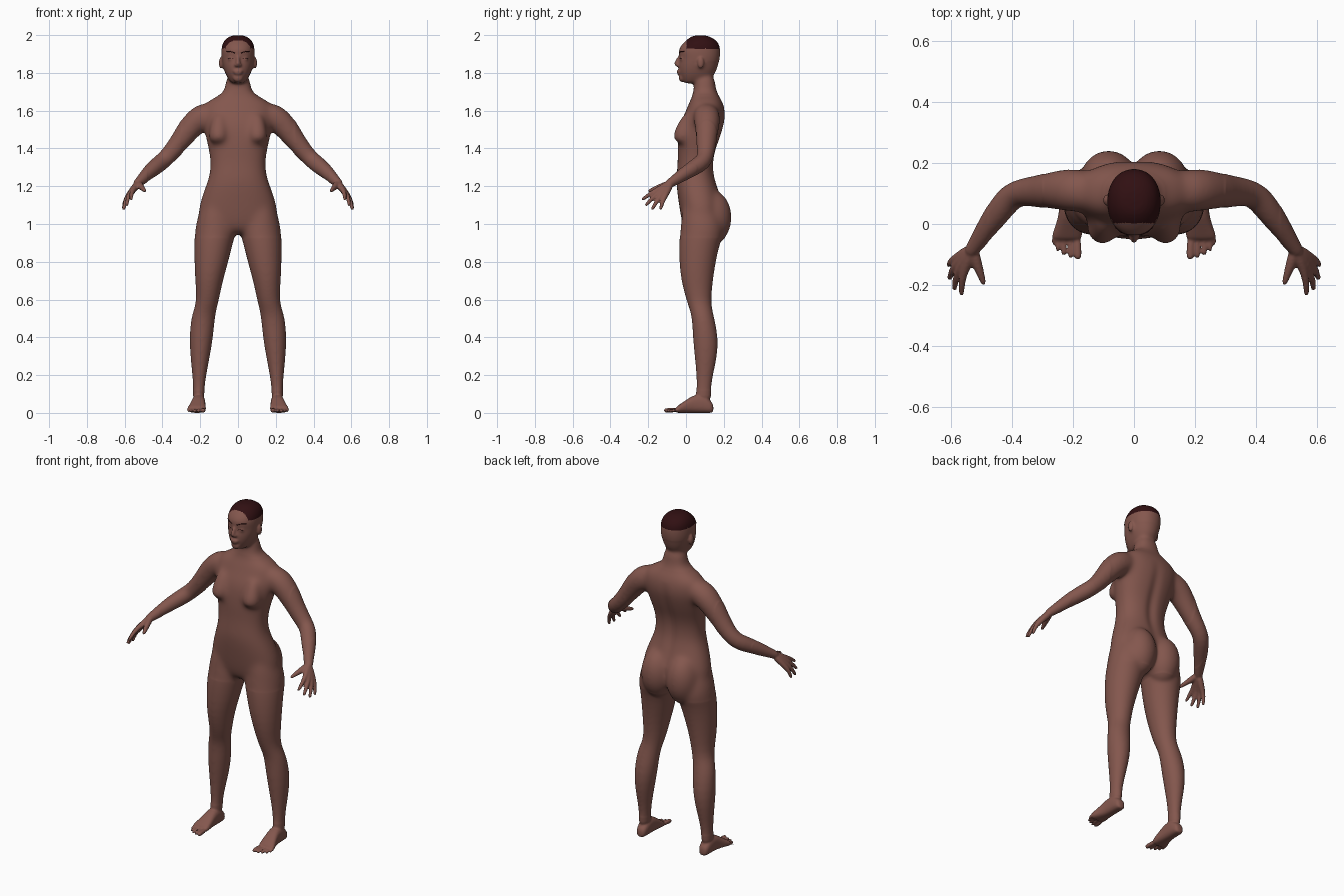
import bpy, bmesh, math
from mathutils import Vector, Matrix

cube = bpy.data.objects.get("Cube")
if cube:
    bpy.data.objects.remove(cube, do_unlink=True)

SIDES = 24
UP = Vector((0, 0, 1))


def material(name, color):
    mat = bpy.data.materials.new(name)
    mat.use_nodes = True
    mat.diffuse_color = (*color, 1)
    bsdf = mat.node_tree.nodes["Principled BSDF"]
    bsdf.inputs["Base Color"].default_value = (*color, 1)
    bsdf.inputs["Roughness"].default_value = 0.6
    return mat


skin = material("brown skin", (0.23, 0.095, 0.075))
hair = material("dark hair", (0.03, 0.005, 0.006))
bm = bmesh.new()


def ring(center, u, v, power=2.0):
    """Superellipse cross-section."""
    points = []
    for i in range(SIDES):
        a = math.tau * i / SIDES
        c, s = math.cos(a), math.sin(a)
        points.append(center + u * math.copysign(abs(c) ** (2 / power), c)
                      + v * math.copysign(abs(s) ** (2 / power), s))
    return points


def loft(rings):
    """Skin a list of rings and cap both ends."""
    loops = [[bm.verts.new(p) for p in r] for r in rings]
    for a, b in zip(loops, loops[1:]):
        for i in range(SIDES):
            j = (i + 1) % SIDES
            bm.faces.new((a[i], a[j], b[j], b[i]))
    bm.faces.new(loops[0])
    bm.faces.new(loops[-1])


def slab_ring(z, x0, x1, y0, y1, power=2.0):
    """Horizontal ring given by its extents."""
    center = Vector(((x0 + x1) / 2, (y0 + y1) / 2, z))
    return ring(center, Vector(((x1 - x0) / 2, 0, 0)), Vector((0, (y1 - y0) / 2, 0)), power)


def tube(points, radii):
    """Round tube along a path with a softly rounded tip."""
    pts = [Vector(p) for p in points]
    rad = list(radii)
    tip = (pts[-1] - pts[-2]).normalized()
    pts.append(pts[-1] + tip * rad[-1] * 0.6)
    rad.append(rad[-1] * 0.6)
    rings = []
    for i, p in enumerate(pts):
        t = (pts[min(i + 1, len(pts) - 1)] - pts[max(i - 1, 0)]).normalized()
        u = t.cross(UP).normalized()
        rings.append(ring(p, u * rad[i], t.cross(u) * rad[i]))
    loft(rings)


def ball(center, radii):
    bmesh.ops.create_uvsphere(bm, u_segments=24, v_segments=16, radius=1,
                              matrix=Matrix.Translation(center) @ Matrix.Diagonal((*radii, 1)))


# Torso and neck: height, half width, front, back
torso = [(0.945, .08, .02, .12), (0.97, .17, -.01, .15), (1.02, .215, -.025, .19),
         (1.1, .21, -.038, .197), (1.2, .173, -.052, .168), (1.25, .154, -.052, .152),
         (1.3, .147, -.047, .147), (1.35, .149, -.044, .15), (1.4, .158, -.045, .162),
         (1.45, .17, -.042, .182), (1.5, .18, -.037, .197), (1.55, .19, -.026, .21),
         (1.6, .19, 0, .209), (1.64, .178, .014, .198), (1.665, .135, .028, .183),
         (1.69, .084, .036, .167), (1.72, .068, .04, .157), (1.8, .062, .05, .152)]
loft([slab_ring(z, -w, w, f, b, 2.3) for z, w, f, b in torso])

# Head: height, half width, front, back
head = [(1.743, .03, -.008, .05), (1.76, .048, -.022, .12), (1.79, .066, -.036, .153),
        (1.82, .077, -.04, .166), (1.85, .084, -.04, .174), (1.88, .088, -.033, .18),
        (1.91, .089, -.042, .182), (1.94, .087, -.032, .18), (1.965, .078, -.008, .168),
        (1.985, .06, .014, .143), (2.0, .03, .045, .105)]
loft([slab_ring(z, -w, w, f, b, 2.15) for z, w, f, b in head])

# Nose, lips and chin
tube([(0, -.03, 1.895), (0, -.042, 1.87), (0, -.052, 1.848)], (.008, .01, .013))
ball((0, -.042, 1.842), (.021, .015, .011))
ball((0, -.038, 1.809), (.026, .012, .008))
ball((0, -.035, 1.798), (.023, .013, .009))
ball((0, -.022, 1.774), (.028, .017, .023))

# Leg: height, inner, outer, front, back
leg = [(1.14, .06, .165, 0, .13), (1.08, .035, .203, -.022, .172), (1.0, .01, .225, -.028, .2),
       (.94, .012, .231, -.034, .202), (.9, .027, .232, -.037, .18), (.8, .05, .232, -.037, .158),
       (.7, .08, .227, -.027, .143), (.6, .1, .22, 0, .133), (.55, .113, .233, .018, .139),
       (.5, .122, .25, .032, .151), (.4, .131, .258, .035, .172), (.3, .148, .253, .045, .167),
       (.2, .168, .242, .055, .143), (.12, .179, .237, .056, .132), (.05, .178, .24, .045, .135)]

# Foot: position along y, centre x, half width, height
foot = [(.146, .208, .02, .045), (.13, .208, .031, .065), (.09, .208, .035, .1),
        (.04, .209, .036, .096), (0, .213, .042, .068), (-.035, .219, .05, .044),
        (-.056, .221, .051, .03)]
toes = [(.184, -.109, .0125), (.208, -.108, .008), (.23, -.099, .008),
        (.25, -.085, .0075), (.266, -.068, .0075)]

# Arm path with radii
arm = [(.12, .1, 1.585), (.19, .112, 1.57), (.245, .112, 1.525), (.31, .107, 1.43),
       (.37, .105, 1.36), (.405, .09, 1.328), (.44, .045, 1.3), (.48, -.01, 1.265),
       (.52, -.07, 1.225), (.535, -.09, 1.212)]
arm_radii = (.065, .075, .068, .053, .046, .046, .044, .036, .026, .023)

# Fingers: knuckle and tip
fingers = [((.557, -.155, 1.178), (.565, -.23, 1.13)), ((.573, -.147, 1.163), (.588, -.212, 1.1)),
           ((.583, -.133, 1.15), (.604, -.178, 1.08)), ((.588, -.115, 1.14), (.607, -.135, 1.08))]

for s in (-1, 1):
    loft([slab_ring(z, s * a, s * b, f, k) for z, a, b, f, k in leg])
    # Feet and toes
    loft([ring(Vector((s * x, y, h / 2)), Vector((w, 0, 0)), Vector((0, 0, h / 2)), 2.6)
          for y, x, w, h in foot])
    for x, y, r in toes:
        tube([(s * (x * .9 + .021), -.035, .016), (s * x, y * .5 - .035, .014),
              (s * x, y, r)], (r, r, r))
    # Seat and chest volumes
    ball((s * .083, .14, 1.035), (.097, .104, .145))
    tube([(s * .1, .02, 1.59), (s * .1, 0, 1.52), (s * .104, -.02, 1.455)], (.03, .047, .058))
    # Arms, fingers and thumbs
    tube([(s * x, y, z) for x, y, z in arm], arm_radii)
    wrist = Vector((s * .527, -.08, 1.217))
    for knuckle, tip in fingers:
        k, t = [Vector((s * x, y, z)) for x, y, z in (knuckle, tip)]
        bend = k.lerp(t, .5) + Vector((s * .004, 0, .004))
        tube([wrist, wrist.lerp(k, .55), k, bend, t], (.02, .018, .014, .011, .009))
    thumb = [wrist, Vector((s * .517, -.125, 1.2)), Vector((s * .503, -.163, 1.187)),
             Vector((s * .493, -.195, 1.175))]
    tube(thumb, (.018, .018, .013, .009))
    # Ears and eyelids
    ball((s * .089, .078, 1.853), (.012, .018, .031))
    ball((s * .036, -.02, 1.873), (.018, .012, .009))

# Fuse all volumes into one continuous surface
bmesh.ops.recalc_face_normals(bm, faces=bm.faces)
rough = bpy.data.meshes.new("rough_body")
bm.to_mesh(rough)
bm.free()
helper = bpy.data.objects.new("rough_body", rough)
bpy.context.collection.objects.link(helper)
helper.modifiers.new("round", 'SUBSURF').levels = 1
fuse = helper.modifiers.new("fuse", 'REMESH')
fuse.mode = 'VOXEL'
fuse.voxel_size = 0.0055
relax = helper.modifiers.new("relax", 'SMOOTH')
relax.factor = 0.5
relax.iterations = 3
bpy.context.view_layer.update()
mesh = bpy.data.meshes.new_from_object(helper.evaluated_get(bpy.context.evaluated_depsgraph_get()))
mesh.name = "body"
bpy.data.objects.remove(helper, do_unlink=True)
mesh.materials.clear()
mesh.materials.append(skin)
mesh.materials.append(hair)

bm = bmesh.new()
bm.from_mesh(mesh)


def soften(rule, rounds):
    chosen = [v for v in bm.verts if rule(v.co)]
    for _ in range(rounds):
        bmesh.ops.smooth_vert(bm, verts=chosen, factor=0.5,
                              use_axis_x=True, use_axis_y=True, use_axis_z=True)


# Relax the limbs, blend shoulders and hips, then the nape and face
soften(lambda c: abs(c.x) < .48 and .12 < c.z < 1.73, 18)
soften(lambda c: abs(c.x) < .3 and .93 < c.z < 1.68, 45)
soften(lambda c: abs(c.x) < .083 and c.y > .03 and 1.7 < c.z < 1.86, 30)
soften(lambda c: c.y < .03 and 1.74 < c.z, 3)

# Shallow groove along the spine
bm.normal_update()
for v in bm.verts:
    if v.normal.y > .2 and 1.1 < v.co.z < 1.62:
        fade = math.sin(math.pi * (v.co.z - 1.1) / .52)
        v.co.y -= .012 * fade * math.exp(-(v.co.x / .03) ** 2)

# Cropped hair on the crown
for f in bm.faces:
    c = f.calc_center_median()
    f.material_index = int(c.z > 1.93 and c.y > .003)
    f.smooth = True
bm.to_mesh(mesh)
bm.free()
body = bpy.data.objects.new("body", mesh)
bpy.context.collection.objects.link(body)
bpy.context.view_layer.update()


def face_line(name, path, width):
    """Thin dark line laid on the face."""
    curve = bpy.data.curves.new(name, 'CURVE')
    curve.dimensions = '3D'
    curve.bevel_depth = width
    curve.bevel_resolution = 1
    spline = curve.splines.new('POLY')
    spline.points.add(len(path) - 1)
    for point, (x, z) in zip(spline.points, path):
        hit, where, _, _ = body.ray_cast(Vector((x, -1, z)), Vector((0, 1, 0)))
        point.co = (x, where.y if hit else 0, z, 1)
    curve.materials.append(hair)
    bpy.context.collection.objects.link(bpy.data.objects.new(name, curve))


# Eyebrows and lashes
for side, s in (("right", -1), ("left", 1)):
    steps = [i / 8 for i in range(9)]
    face_line(side + "_eyebrow", [(s * (.016 + .046 * t), 1.904 + .01 * math.sin(2.2 * t)) for t in steps], .0025)
    face_line(side + "_lashes", [(s * (.021 + .03 * t), 1.874 + .005 * math.sin(math.pi * t)) for t in steps], .0012)
